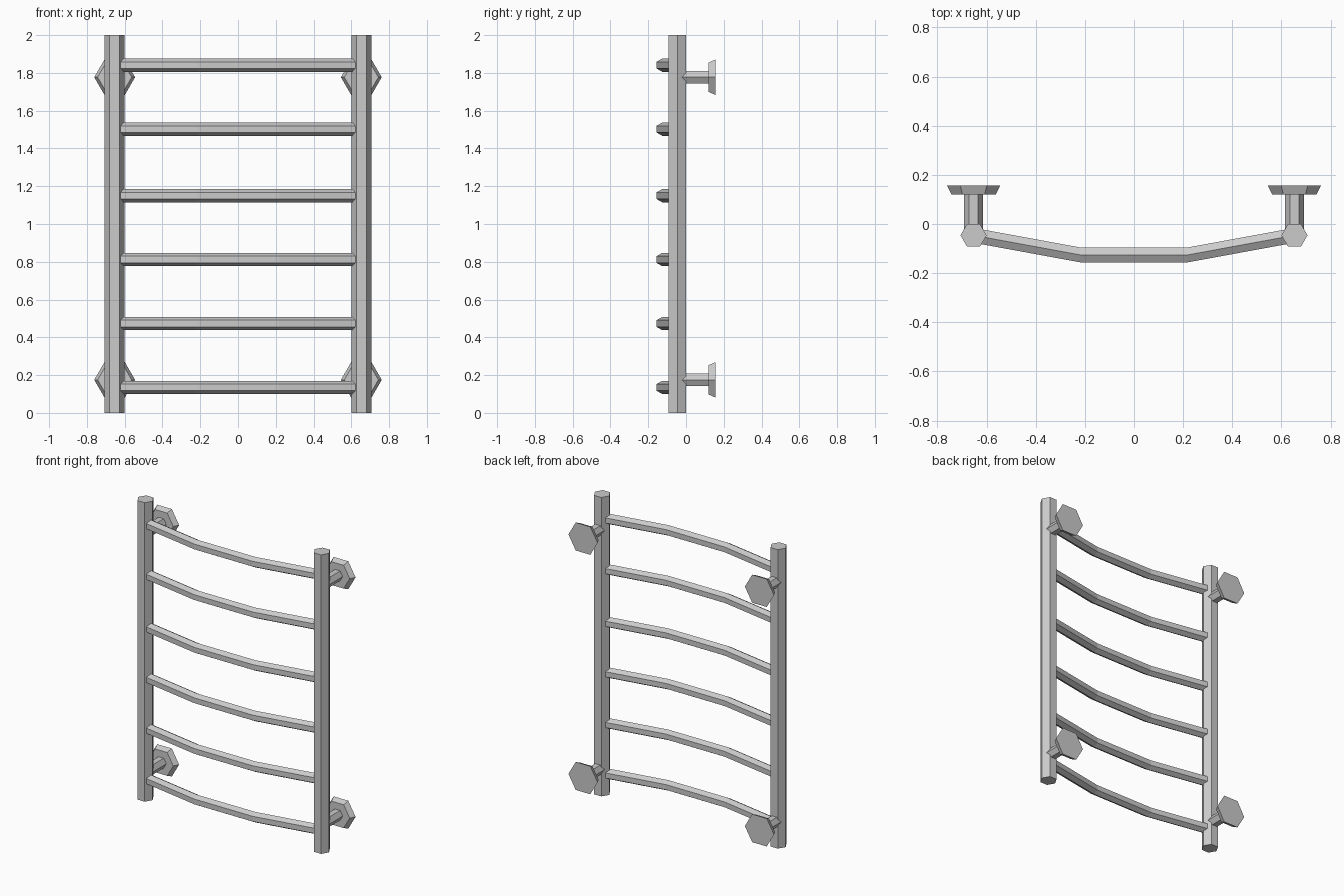
import bpy, bmesh
from math import cos, sin, pi
from mathutils import Vector

cube = bpy.data.objects.get("Cube")
if cube:
    bpy.data.objects.remove(cube)

steel = bpy.data.materials.new("satin_steel")
steel.use_nodes = True
color = (0.6, 0.6, 0.6, 1)
steel.diffuse_color = color
steel.node_tree.nodes["Principled BSDF"].inputs["Base Color"].default_value = color

POST_X, POST_Y = 0.653, -0.046


def hex_sweep(name, stations, side, up, turn=0):
    """Skin six-sided rings; each station is (centre, radius)."""
    bm = bmesh.new()
    side, up = Vector(side), Vector(up)
    rings = []
    for centre, radius in stations:
        angles = [turn + i * pi / 3 for i in range(6)]
        rings.append([bm.verts.new(Vector(centre) + radius * (cos(a) * side + sin(a) * up))
                      for a in angles])
    for a, b in zip(rings, rings[1:]):
        for i in range(6):
            j = (i + 1) % 6
            bm.faces.new((a[i], a[j], b[j], b[i]))
    bm.faces.new(rings[0][::-1])
    bm.faces.new(rings[-1])
    bmesh.ops.recalc_face_normals(bm, faces=bm.faces)
    mesh = bpy.data.meshes.new(name)
    bm.to_mesh(mesh)
    bm.free()
    mesh.materials.append(steel)
    obj = bpy.data.objects.new(name, mesh)
    bpy.context.collection.objects.link(obj)
    return obj


X, Y, Z = (1, 0, 0), (0, 1, 0), (0, 0, 1)

for label, s in (("left", 1), ("right", -1)):
    x = s * POST_X
    # Upright post
    hex_sweep(label + "_post", [((x, POST_Y, 0), 0.053), ((x, POST_Y, 2), 0.053)], X, Y)
    # Wall brackets: stem and flared flange
    for level, z in (("lower", 0.175), ("upper", 1.777)):
        name = f"{label}_{level}"
        hex_sweep(name + "_stem", [((x, POST_Y, z), 0.038), ((x, 0.13, z), 0.038)], X, Z)
        hex_sweep(name + "_flange", [((x, 0.12, z), 0.09), ((x, 0.156, z), 0.108)], X, Z)

# Bowed rungs between the posts
bow = [(-POST_X, POST_Y), (-0.217, -0.126), (0.217, -0.126), (POST_X, POST_Y)]
for n, z in enumerate((0.135, 0.473, 0.812, 1.15, 1.502, 1.841), 1):
    hex_sweep(f"rung_{n}", [((x, y, z), 0.035) for x, y in bow], Y, Z, pi / 2)
